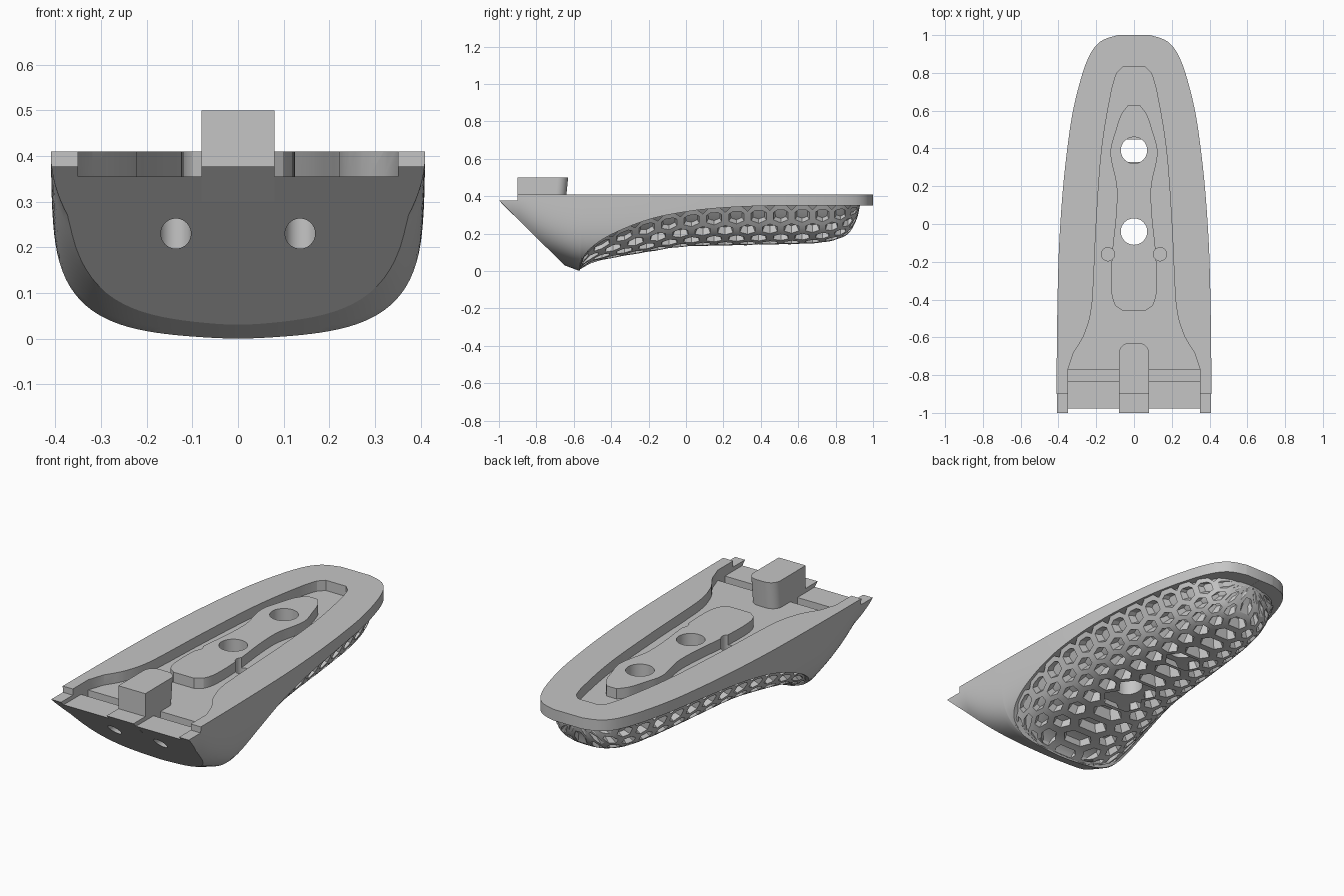
import bpy, bmesh, math
from mathutils import Matrix, Vector

if "Cube" in bpy.data.objects:
    bpy.data.objects.remove(bpy.data.objects["Cube"])

grey = bpy.data.materials.new("plain grey")
grey.use_nodes = True
colour = (0.56, 0.56, 0.56, 1)
grey.diffuse_color = colour
grey.node_tree.nodes["Principled BSDF"].inputs["Base Color"].default_value = colour

TOP, FLOOR, STEP = 0.41, 0.355, 0.377
FRONT, BELLY_LEN = -0.57, 1.5
# Profiles along y: half widths and heights
WIDTH = [(-1, .41), (-.6, .408), (-.2, .4), (0, .39), (.2, .375), (.4, .353), (.6, .323),
         (.8, .272), (.9, .232), (.95, .196), (.98, .153), (1, .085)]
RIM = [(-.57, 0), (-.55, .07), (-.5, .13), (-.4, .195), (-.2, .275), (0, .317),
       (.2, .338), (.5, .35), (1, .35)]
BOTTOM = [(-.57, .005), (-.5, .042), (-.4, .066), (-.2, .1), (0, .127), (.4, .137),
          (.7, .147), (.8, .165), (.87, .2), (.915, .28), (.93, .349)]
POCKET = [(-.68, .32), (-.6, .27), (-.5, .235), (-.4, .22), (0, .2), (.4, .17),
          (.7, .12), (.8, .09), (.83, .06)]
BOSS = [(-.46, .06), (-.43, .1), (-.35, .12), (-.15, .115), (.05, .095), (.2, .092),
        (.38, .125), (.5, .095), (.58, .068), (.63, .03)]
BOLTS = [(0, .39), (0, -.04)]


def smooth(table, y):
    """Smooth curve through the table's points."""
    if y <= table[0][0]:
        return table[0][1]
    if y >= table[-1][0]:
        return table[-1][1]
    i = max(k for k, p in enumerate(table) if p[0] <= y)

    def slope(k):
        a, b = table[max(k - 1, 0)], table[min(k + 1, len(table) - 1)]
        return (b[1] - a[1]) / (b[0] - a[0])
    (a, p), (b, q) = table[i], table[i + 1]
    h = b - a
    t = (y - a) / h
    return (p * (2*t**3 - 3*t*t + 1) + q * (3*t*t - 2*t**3)
            + h * slope(i) * (t**3 - 2*t*t + t) + h * slope(i + 1) * (t**3 - t*t))


def finish(name, bm, material=True):
    bmesh.ops.recalc_face_normals(bm, faces=bm.faces)
    mesh = bpy.data.meshes.new(name)
    bm.to_mesh(mesh)
    bm.free()
    ob = bpy.data.objects.new(name, mesh)
    bpy.context.collection.objects.link(ob)
    if material:
        mesh.materials.append(grey)
    return ob


def activate(ob):
    bpy.ops.object.select_all(action='DESELECT')
    ob.select_set(True)
    bpy.context.view_layer.objects.active = ob


def prism(name, outline, lo, hi, along_x=False, material=True):
    """Extrude an outline (x, y) up z, or (y, z) along x."""
    bm = bmesh.new()
    place = (lambda a, b, c: (c, a, b)) if along_x else (lambda a, b, c: (a, b, c))
    face = bm.faces.new([bm.verts.new(place(a, b, lo)) for a, b in outline])
    new = bmesh.ops.extrude_face_region(bm, geom=[face])["geom"]
    shift = Vector(place(0, 0, hi - lo))
    bmesh.ops.translate(bm, vec=shift, verts=[g for g in new if isinstance(g, bmesh.types.BMVert)])
    return finish(name, bm, material)


def box(x, y0, y1, z0, z1):
    return prism("cutter", [(-x, y0), (x, y0), (x, y1), (-x, y1)], z0, z1, material=False)


def rod(radius, length, centre, along_y=False):
    bm = bmesh.new()
    m = Matrix.Translation(centre)
    if along_y:
        m = m @ Matrix.Rotation(math.pi / 2, 4, 'X')
    bmesh.ops.create_cone(bm, cap_ends=True, segments=40, radius1=radius, radius2=radius,
                          depth=length, matrix=m)
    return finish("cutter", bm, False)


def cut(ob, cutter):
    cutter.hide_render = True
    mod = ob.modifiers.new("cut", 'BOOLEAN')
    mod.operation, mod.solver, mod.object = 'DIFFERENCE', 'EXACT', cutter
    activate(ob)
    bpy.ops.object.modifier_apply(modifier=mod.name)
    bpy.data.objects.remove(cutter)


def mirrored(table, steps, lead=()):
    """Symmetric outline from a half-width table."""
    a, b = table[0][0], table[-1][0]
    ys = sorted({a + (b - a) * i / steps for i in range(steps + 1)} | {p[0] for p in table})
    half = list(lead) + [(smooth(table, y), y) for y in ys]
    return half + [(-x, y) for x, y in reversed(half)]


def section(y, t):
    """Outer skin at angle t: boxy sides over a shallow keel, rounder at the nose."""
    nose = max(0, FRONT - y)
    full = TOP - .38 * nose
    power = 2 / max(2.4, 4 - 16 * nose ** 2)
    c = max(0, math.cos(t)) ** power
    keel = .068 * (1 - max(.12, math.hypot(c, .12)))
    return smooth(WIDTH, y) * c, TOP - full * (.94 * math.sin(t) ** power + max(0, keel))


def rim_angle(y):
    """Angle at which the outer skin meets the rim height."""
    lo, hi = 0, math.pi / 2
    rim = smooth(RIM, y)
    if section(y, hi)[1] >= rim:
        return hi
    for _ in range(30):
        mid = (lo + hi) / 2
        lo, hi = (mid, hi) if section(y, mid)[1] > rim else (lo, mid)
    return lo


def belly_point(y, v, wide=1, deep=1):
    """Flared bulge under the rim, v from -1 to 1 across."""
    half, z = section(y, rim_angle(y))
    u = min(max((y - FRONT) / BELLY_LEN, 0), 1)
    half = max(half - .012, 0) * math.sqrt(1 - u ** 28) * wide
    h = max(z - smooth(BOTTOM, y), 0) * deep
    a = abs(v) * math.pi / 2
    x = half * (.88 * math.sin(a) ** .72 + .12 * abs(v) ** 8)
    return Vector((math.copysign(x, v), y, z + .002 - h * max(0, math.cos(a)) ** .72))


# Body: lofted U-shaped sections around a core, front sliced off at a slant
bm = bmesh.new()
stations = [-1 + (FRONT + 1) * i / 12 for i in range(12)]
stations += [FRONT + (1 - FRONT) * (1 - math.cos(math.pi * i / 52)) / 2 for i in range(53)]
rings = []
for y in stations:
    end = rim_angle(y)
    side = [section(y, end * math.sin(math.pi * i / 64) ** 2) for i in range(33)]
    if y > FRONT:
        core = [belly_point(y, 1 - i / 10, .9, .68) for i in range(11)]
        side += [(p.x, p.z - .002) for p in core]
    else:
        side += [side[-1]] * 11
    rings.append([bm.verts.new((x, y, z)) for x, z in side + [(-x, z) for x, z in side[-2::-1]]])
for r, s in zip(rings, rings[1:]):
    for i in range(len(r)):
        j = (i + 1) % len(r)
        bm.faces.new((r[i], r[j], s[j], s[i]))
bm.faces.new(rings[0])
bm.faces.new(rings[-1])
bmesh.ops.remove_doubles(bm, verts=bm.verts, dist=1e-5)
bmesh.ops.bisect_plane(bm, geom=bm.verts[:] + bm.edges[:] + bm.faces[:],
                       plane_co=(0, -1, STEP), plane_no=(0, -1, -1.01), clear_outer=True)
bmesh.ops.holes_fill(bm, edges=[e for e in bm.edges if e.is_boundary])
body = finish("saddle_body", bm)

# Pocket, cross groove and stepped front rails
cut(body, prism("cutter", mirrored(POCKET, 30, [(.35, -1.1), (.35, -.77)]), FLOOR, .6, material=False))
cut(body, box(.35, -.83, -.77, .315, .4))
cut(body, box(.6, -1.2, -.9, STEP, .6))

# Raised boss inside the pocket
boss = prism("pocket_boss", mirrored(BOSS, 40), .345, TOP)

# Bolt holes, and cable holes that turn from the pocket to the front
for part in (body, boss):
    for x, y in BOLTS:
        cut(part, rod(.07, 1.2, (x, y, .4)))
    for s in (-1, 1):
        cut(part, rod(.035, .4, (s * .138, -.16, .395)))
for s in (-1, 1):
    cut(body, rod(.033, .94, (s * .136, -.63, .23), True))

# Locating block with rounded rear corners, and its low tongue
R = .055
arc = [(.08 - R + R * math.cos(a), -.63 - R + R * math.sin(a))
       for a in (math.pi / 2 * i / 8 for i in range(9))]
half = [(.08, -.9)] + arc
block = prism("locating_block", half + [(-x, y) for x, y in reversed(half)], .3, .5)
for v in block.data.vertices:
    if v.co.z < .4 and v.co.y > -.8:
        v.co.y -= .02
tongue = prism("front_tongue", [(-1, STEP), (-.9, STEP), (-.9, .3), (-.924, .3)], -.08, .08, True)

# Belly: honeycomb of sunken cells wrapped over the bulge
COLS, ROWS = 14, 9


def belly(u, v):
    u, v = min(max(u, .002), .999), min(max(v, -1), 1)
    return belly_point(FRONT + BELLY_LEN * (1.12 * u - .12 * u ** 9), v)


bm = bmesh.new()
du, dv = 1 / COLS, 2 / ROWS
corners = [(0, 2/3), (.5, 1/3), (.5, -1/3), (0, -2/3), (-.5, -1/3), (-.5, 1/3)]
loop = []
for (a, b), (c, d) in zip(corners, corners[1:] + corners[:1]):
    loop += [(a, b), ((a + c) / 2, (b + d) / 2)]
for row in range(ROWS):
    v = -1 + dv * (row + .5)
    for col in range(COLS + 1):
        u = du * (col + (.5 if row % 2 else 0))
        if u > 1.02 or any((belly(u, v).xy - Vector(b)).length < .1 for b in BOLTS):
            continue
        edge = [(min(max(u + a * du, 0), 1), min(max(v + b * dv, -1), 1)) for a, b in loop]
        mu = sum(p[0] for p in edge) / len(edge)
        mv = sum(p[1] for p in edge) / len(edge)
        core = belly(mu, mv)
        core = core.lerp(Vector((core.x * .3, core.y, .37)), .25)
        outer = [belly(*p) for p in edge]
        inner = [belly(mu + (p[0] - mu) * .68, mv + (p[1] - mv) * .68) for p in edge]
        mid = sum(inner, Vector()) / len(inner)
        pit = [core + (p - mid) * .6 for p in inner]
        levels = [[bm.verts.new(p) for p in ring] for ring in (outer, inner, pit)]
        for r, s in zip(levels, levels[1:]):
            for i in range(len(r)):
                j = (i + 1) % len(r)
                bm.faces.new((r[i], r[j], s[j], s[i]))
        bm.faces.new(levels[-1])
bmesh.ops.remove_doubles(bm, verts=bm.verts, dist=5e-4)
lattice = finish("honeycomb_belly", bm)

for ob in (body, boss, block, tongue, lattice):
    activate(ob)
    bpy.ops.object.shade_smooth_by_angle(angle=math.radians(20))
